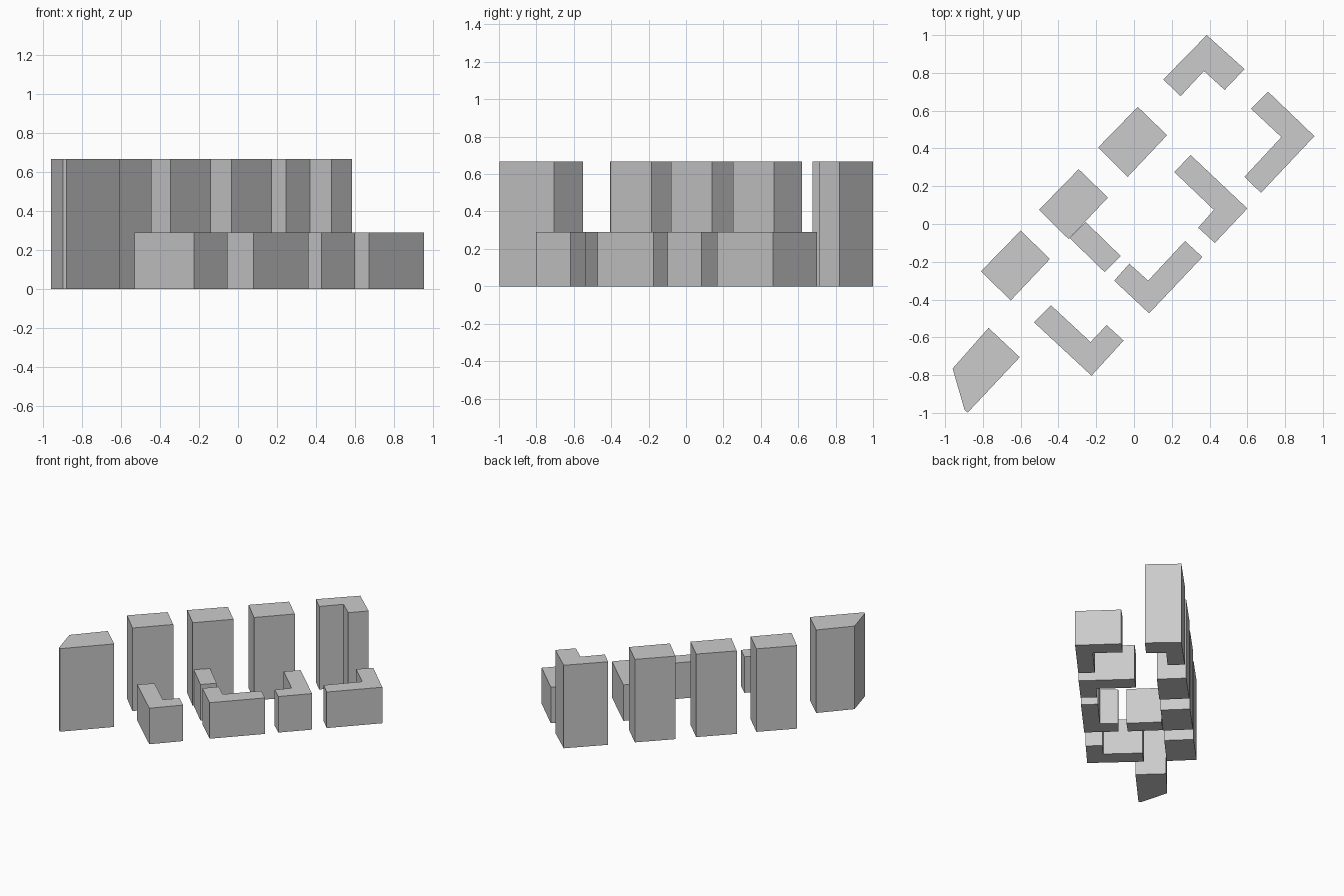
import bpy, bmesh

if "Cube" in bpy.data.objects:
    bpy.data.objects.remove(bpy.data.objects["Cube"])

TALL, LOW = 0.666, 0.289


def block(name, outline, height):
    """Extrude a closed footprint from the ground to a flat roof."""
    bm = bmesh.new()
    base = bm.faces.new([bm.verts.new((x, y, 0)) for x, y in outline])
    top = bmesh.ops.extrude_face_region(bm, geom=[base], use_keep_orig=True)["geom"]
    for v in top:
        if isinstance(v, bmesh.types.BMVert):
            v.co.z = height
    bmesh.ops.recalc_face_normals(bm, faces=bm.faces[:])
    mesh = bpy.data.meshes.new(name)
    bm.to_mesh(mesh)
    bm.free()
    obj = bpy.data.objects.new(name, mesh)
    bpy.context.collection.objects.link(obj)
    return obj


# Row of tall towers: chamfered end tower, three plain ones, L-shaped end tower
block("chamfered_tower", [(-0.77, -0.55), (-0.605, -0.705), (-0.88, -0.998),
                          (-0.897, -0.985), (-0.96, -0.765)], TALL)

plain = [(0.155, -0.15), (-0.053, -0.37), (-0.21, -0.215)]
for i, (x, y) in enumerate([(-0.60, -0.035), (-0.293, 0.29), (0.02, 0.62)]):
    block(f"plain_tower_{i + 1}", [(x, y)] + [(x + a, y + b) for a, b in plain], TALL)

block("corner_tower", [(0.385, 1.0), (0.585, 0.82), (0.48, 0.71), (0.37, 0.81),
                       (0.247, 0.677), (0.155, 0.765)], TALL)

# Low wing attached to the middle tower
block("low_wing", [(-0.34, -0.075), (-0.155, -0.255), (-0.07, -0.17),
                   (-0.255, 0.01)], LOW)

# Low L-shaped houses
houses = [
    [(-0.44, -0.43), (-0.23, -0.625), (-0.145, -0.535), (-0.055, -0.617),
     (-0.225, -0.803), (-0.53, -0.52)],
    [(-0.025, -0.21), (0.075, -0.30), (0.27, -0.09), (0.362, -0.175),
     (0.08, -0.473), (-0.105, -0.30)],
    [(0.30, 0.365), (0.60, 0.082), (0.428, -0.10), (0.34, -0.02),
     (0.423, 0.075), (0.213, 0.275)],
    [(0.71, 0.70), (0.955, 0.465), (0.672, 0.165), (0.585, 0.25),
     (0.78, 0.46), (0.62, 0.61)],
]
for i, outline in enumerate(houses):
    block(f"low_house_{i + 1}", outline, LOW)
